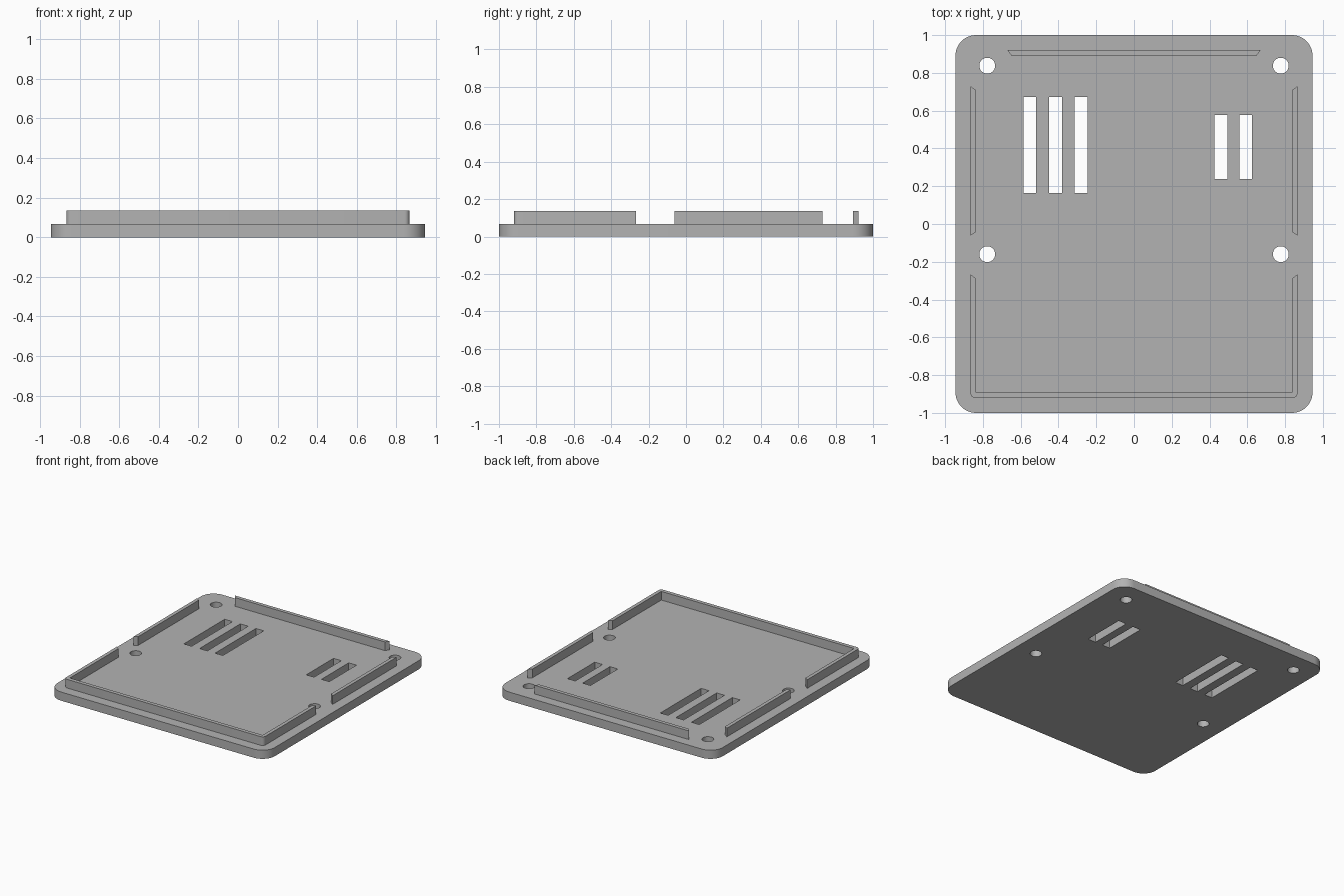
import bpy, bmesh
from math import sin, cos, pi, radians

cube = bpy.data.objects.get("Cube")
if cube:
    bpy.data.objects.remove(cube, do_unlink=True)

PLATE_TOP, RAIL_TOP = 0.068, 0.136
SIDE_OUT, SIDE_IN = 0.866, 0.838
FRONT_OUT, FRONT_IN = -0.92, -0.89

grey = bpy.data.materials.new("plain grey")
grey.use_nodes = True
colour = (0.45, 0.45, 0.45, 1)
grey.diffuse_color = colour
grey.node_tree.nodes["Principled BSDF"].inputs["Base Color"].default_value = colour


def arc(cx, cy, r, start, sweep, steps):
    return [(cx + r * cos(start + sweep * i / steps),
             cy + r * sin(start + sweep * i / steps)) for i in range(steps + 1)]


def circle(cx, cy, r, steps=32):
    return arc(cx, cy, r, 0, 2 * pi, steps)[:-1]


def rect(x0, x1, y0, y1):
    return [(x0, y0), (x1, y0), (x1, y1), (x0, y1)]


def rounded_rect(hx, hy, r, steps=12):
    pts = []
    for k, (sx, sy) in enumerate([(1, 1), (-1, 1), (-1, -1), (1, -1)]):
        pts += arc(sx * (hx - r), sy * (hy - r), r, k * pi / 2, pi / 2, steps)
    return pts


def extrude_outline(name, loops, z0, z1):
    """Fill an outline (later loops are holes) and extrude it from z0 to z1."""
    curve = bpy.data.curves.new(name, "CURVE")
    curve.dimensions = "2D"
    curve.fill_mode = "BOTH"
    curve.extrude = (z1 - z0) / 2
    for pts in loops:
        spline = curve.splines.new("POLY")
        spline.points.add(len(pts) - 1)
        for p, (x, y) in zip(spline.points, pts):
            p.co = (x, y, 0, 1)
        spline.use_cyclic_u = True
    obj = bpy.data.objects.new(name, curve)
    bpy.context.collection.objects.link(obj)
    bpy.ops.object.select_all(action="DESELECT")
    obj.select_set(True)
    bpy.context.view_layer.objects.active = obj
    bpy.ops.object.convert(target="MESH")
    obj = bpy.context.object
    mesh = obj.data
    # Weld caps to walls and set the part at its height
    bm = bmesh.new()
    bm.from_mesh(mesh)
    bmesh.ops.remove_doubles(bm, verts=bm.verts, dist=1e-5)
    bmesh.ops.translate(bm, verts=bm.verts, vec=(0, 0, (z0 + z1) / 2))
    bmesh.ops.recalc_face_normals(bm, faces=bm.faces)
    bm.to_mesh(mesh)
    bm.free()
    mesh.materials.clear()
    mesh.materials.append(grey)
    bpy.ops.object.shade_smooth_by_angle(angle=radians(30))
    return obj


# Base plate with screw holes and vent slots
holes = [circle(x, y, 0.042) for x in (-0.777, 0.777) for y in (-0.16, 0.838)]
left_vents = [rect(x, x + 0.068, 0.238, 0.577) for x in (0.426, 0.558)]
right_vents = [rect(x, x + 0.068, 0.165, 0.672) for x in (-0.586, -0.45, -0.315)]
extrude_outline("base_plate", [rounded_rect(0.945, 1, 0.108)] + holes + left_vents + right_vents,
                0, PLATE_TOP)

# U-shaped front rail: rounded outside corners, mitred ends
R = 0.025
half = arc(SIDE_OUT - R, FRONT_OUT + R, R, -pi / 2, pi / 2, 6)
half += [(SIDE_OUT, -0.267), (SIDE_IN, -0.287), (SIDE_IN, FRONT_IN)]
extrude_outline("front_rail", [half + [(-x, y) for x, y in reversed(half)]], PLATE_TOP, RAIL_TOP)

# Straight side rails and back rail, mitred ends
for side, s in (("left", 1), ("right", -1)):
    extrude_outline(side + "_rail", [[(s * SIDE_OUT, -0.062), (s * SIDE_OUT, 0.73),
                                      (s * SIDE_IN, 0.71), (s * SIDE_IN, -0.042)]],
                    PLATE_TOP, RAIL_TOP)
extrude_outline("back_rail", [[(-0.672, 0.922), (0.672, 0.922), (0.65, 0.893), (-0.65, 0.893)]],
                PLATE_TOP, RAIL_TOP)
